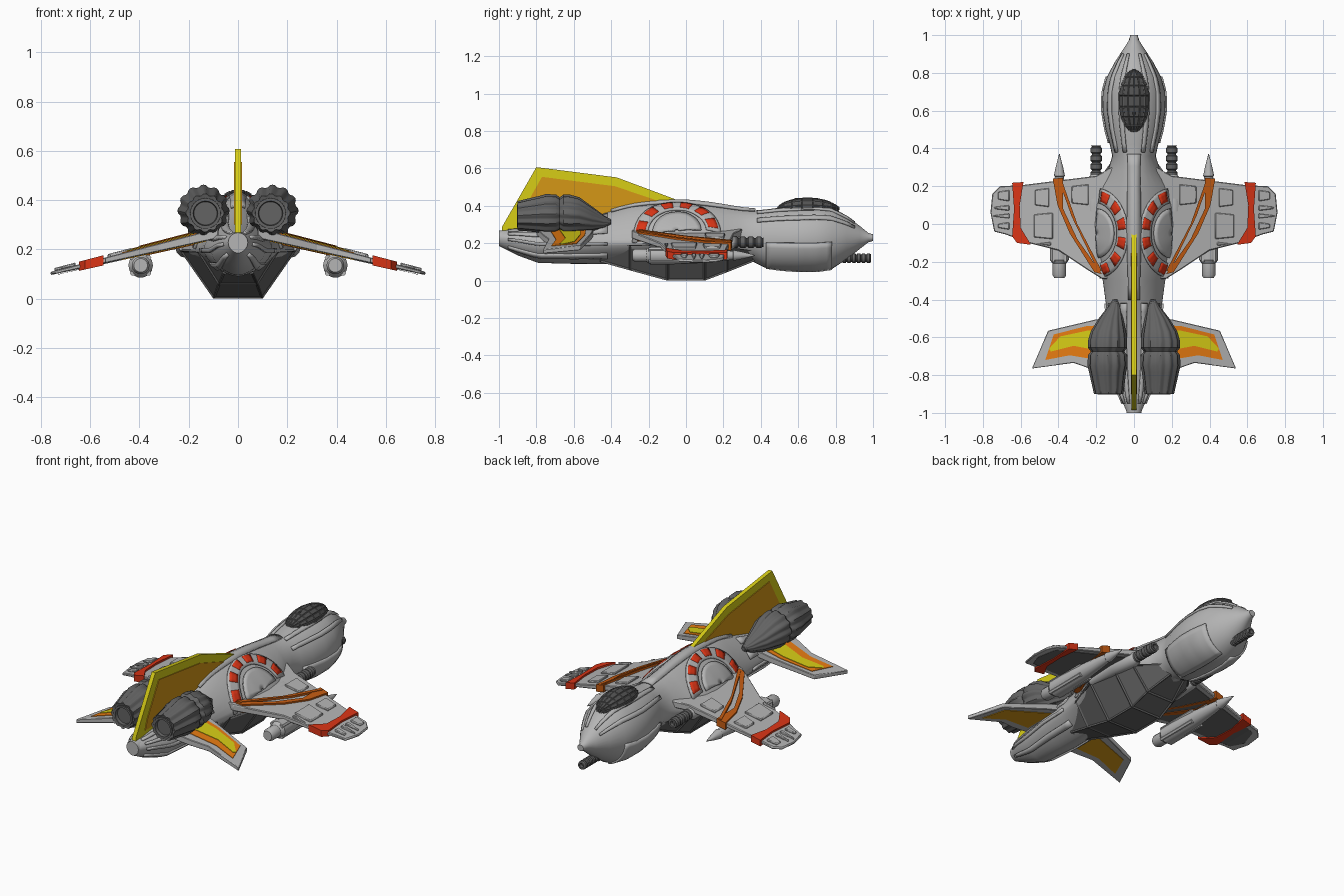
import bpy, bmesh, math

if "Cube" in bpy.data.objects:
    bpy.data.objects.remove(bpy.data.objects["Cube"])


def material(name, r, g, b):
    m = bpy.data.materials.new(name)
    m.diffuse_color = (r, g, b, 1)
    m.use_nodes = True
    m.node_tree.nodes["Principled BSDF"].inputs["Base Color"].default_value = m.diffuse_color
    return m


GREY = material("light grey", 0.46, 0.46, 0.46)
DARK = material("dark grey", 0.125, 0.125, 0.125)
PANE = material("canopy grey", 0.085, 0.085, 0.085)
RED = material("red", 0.70, 0.035, 0.008)
RUST = material("rust orange", 0.55, 0.105, 0.006)
ORANGE = material("orange", 0.80, 0.20, 0.006)
YELLOW = material("yellow", 0.68, 0.61, 0.008)
OCHRE = material("ochre", 0.66, 0.31, 0.008)


def finish(name, bm, mat, mirror=False, angle=32, bevel=0, solid=0):
    bmesh.ops.recalc_face_normals(bm, faces=bm.faces)
    me = bpy.data.meshes.new(name)
    bm.to_mesh(me)
    bm.free()
    me.materials.append(mat)
    me.shade_smooth()
    me.set_sharp_from_angle(angle=math.radians(angle))
    ob = bpy.data.objects.new(name, me)
    bpy.context.collection.objects.link(ob)
    if solid:
        m = ob.modifiers.new("Solidify", 'SOLIDIFY')
        m.thickness, m.offset = solid, 0
    if bevel:
        m = ob.modifiers.new("Bevel", 'BEVEL')
        m.width, m.segments = bevel, 1
    if mirror:
        ob.modifiers.new("Mirror", 'MIRROR').use_bisect_axis[0] = False
    return ob


def loft(rings):
    """Skin closed rings of points and cap both ends."""
    bm = bmesh.new()
    vs = [[bm.verts.new(p) for p in r] for r in rings]
    n = len(vs[0])
    for a, b in zip(vs, vs[1:]):
        for i in range(n):
            bm.faces.new((a[i], a[(i + 1) % n], b[(i + 1) % n], b[i]))
    bm.faces.new(vs[0])
    bm.faces.new(vs[-1][::-1])
    return bm


def turned(name, prof, mat, mirror=False, seg=16, lobes=0):
    """Round part along y; each row is y, radius, x, z; optional scalloped lobes."""
    rings = []
    for y, r, cx, cz in prof:
        ring = []
        for i in range(seg):
            a = math.tau * i / seg
            k = 0.87 + 0.13 * abs(math.cos(a * lobes / 2)) if lobes else 1
            ring.append((cx + r * k * math.cos(a), y, cz + r * k * math.sin(a)))
        rings.append(ring)
    return finish(name, loft(rings), mat, mirror)


# Hull sections: y, half width, bottom, top, height of widest point, squareness
HULL = [(-1.0, .036, .185, .265, .228, 2), (-.9, .08, .135, .275, .22, 1.8),
        (-.79, .11, .095, .29, .2, 1.7), (-.6, .14, .09, .315, .2, 1.6),
        (-.45, .145, .09, .36, .2, 1.5), (-.3, .165, .09, .405, .2, 1.4),
        (-.2, .2, .08, .418, .2, 1.35), (-.1, .228, .07, .425, .2, 1.3),
        (0, .235, .07, .425, .2, 1.3), (.1, .228, .07, .415, .2, 1.3),
        (.2, .195, .08, .4, .2, 1.35), (.28, .14, .09, .385, .21, 1.6),
        (.36, .115, .1, .375, .22, 1.9), (.42, .128, .07, .38, .22, 2),
        (.5, .15, .058, .39, .22, 2), (.6, .167, .05, .395, .22, 2),
        (.7, .165, .05, .4, .22, 2), (.78, .143, .062, .39, .225, 2),
        (.86, .1, .115, .345, .23, 1.9), (.93, .054, .17, .292, .23, 1.9),
        (.975, .025, .205, .255, .23, 2), (1.0, .02, .212, .248, .23, 2)]


def section(y):
    for a, b in zip(HULL, HULL[1:]):
        if y <= b[0]:
            t = (y - a[0]) / (b[0] - a[0])
            return [p + (q - p) * t for p, q in zip(a, b)]
    return HULL[-1]


def hull_point(y, deg, off=0):
    _, w, zb, zt, zw, p = section(y)
    c, s = math.cos(math.radians(deg)), math.sin(math.radians(deg))
    x = math.copysign(abs(c) ** (2 / p), c) * (w + off)
    h = (zt - zw if s > 0 else zw - zb) + off
    return (x, y, zw + math.copysign(abs(s) ** (2 / p), s) * h)


def hull_over(x, y, off=0):
    _, w, zb, zt, zw, p = section(y)
    return (x, y, zw + off + (zt - zw) * max(0, 1 - (x / w) ** p) ** (1 / p))


def patch(name, fn, nu, nv, mat, mirror=True, solid=.012):
    """Curved plate from a grid of surface points."""
    bm = bmesh.new()
    g = [[bm.verts.new(fn(u / nu, v / nv)) for v in range(nv + 1)] for u in range(nu + 1)]
    for i in range(nu):
        for j in range(nv):
            bm.faces.new((g[i][j], g[i + 1][j], g[i + 1][j + 1], g[i][j + 1]))
    return finish(name, bm, mat, mirror, solid=solid)


def hull_strip(name, y0, y1, a0, a1, off, mat=GREY, mirror=True, n=12):
    patch(name, lambda u, v: hull_point(y0 + (y1 - y0) * u, a0 + (a1 - a0) * v, off),
          n, max(2, int(abs(a1 - a0) / 10)), mat, mirror)


finish("fuselage", loft([[hull_point(s[0], i * 11.25) for i in range(32)] for s in HULL]), GREY)

# Raised ridges and panels on the hull
hull_strip("spine", -.4, .37, 73, 107, .006, mirror=False)
for k, a in enumerate((62, 36)):
    hull_strip(f"nose_ridge_{k}", .38, .9, a, a + 9, .003)
for k, a in enumerate((55, 25, -10, -50)):
    hull_strip(f"tail_ridge_{k}", -.95, -.42, a, a + 14, .003)
hull_strip("chin_panel", .43, .78, -78, -6, .003)

# Shoulder domes ringed by red lights
def arc(r0, r1, t0, t1, off):
    def fn(u, v):
        t, r = math.radians(t0 + (t1 - t0) * u), r0 + (r1 - r0) * v
        return hull_over(.2 - .14 * r * math.cos(t), -.05 + .2 * r * math.sin(t), off)
    return fn


patch("shoulder_ring", arc(.8, 1.2, -82, 82, .004), 20, 4, GREY)
patch("shoulder_dome", arc(.05, .66, -85, 85, .007), 14, 5, GREY)
for k in range(6):
    t = -70 + 28 * k
    patch(f"shoulder_light_{k}", arc(.86, 1.13, t - 8, t + 8, .009), 3, 3, RED)

# Faceted dark belly
BELLY = [(-.46, .1, .17, .06, .1), (-.3, .165, .19, .08, .055), (-.1, .236, .195, .1, 0),
         (.1, .236, .195, .1, 0), (.22, .2, .18, .09, .045), (.37, .09, .16, .05, .105)]
bm = loft([[(w, y, z), (b, y, zb), (-b, y, zb), (-w, y, z)] for y, w, z, b, zb in BELLY])
bmesh.ops.recalc_face_normals(bm, faces=bm.faces)
bmesh.ops.inset_individual(bm, faces=bm.faces[:], thickness=.012, depth=-.006)
finish("belly_hull", bm, DARK, angle=20)


def wing_plate(name, outline, up, down, mat, bevel=0):
    """Plate lying in the drooping wing plane, thinner towards the tip."""
    rings = []
    for side, extra in ((-1, down), (1, up)):
        rings.append([(x, y, .285 - .24 * x + side * (.022 - .02 * x + extra)) for x, y in outline])
    finish(name, loft(rings), mat, True, 25, bevel)


# Main wings with wrap-around stripes and raised panels
wing_plate("wing", [(.1, .31), (.2, .255), (.4, .23), (.6, .205), (.71, .2), (.75, .16), (.76, .06),
                    (.74, -.04), (.68, -.055), (.56, -.1), (.4, -.14), (.34, -.18), (.25, -.24),
                    (.17, -.29), (.1, -.29)], 0, 0, GREY, .004)
wing_plate("wing_underside", [(.22, .22), (.6, .18), (.7, .17), (.73, .06), (.7, -.02), (.55, -.07),
                              (.38, -.12), (.22, -.21)], -.02, .003, DARK)
wing_plate("wing_stripe_outer", [(.375, .245), (.43, .24), (.405, .1), (.34, -.05), (.21, -.255),
                                 (.17, -.265), (.3, -.08), (.375, .08)], .009, .006, RUST)
wing_plate("wing_stripe_inner", [(.385, .24), (.4, .235), (.33, .04), (.19, -.25), (.17, -.25),
                                 (.3, .0)], .012, .005, RUST)
wing_plate("wing_tip_stripe", [(.585, .222), (.645, .218), (.635, .08), (.645, -.065), (.62, -.1),
                               (.545, -.11), (.6, -.02), (.605, .1)], .011, .008, RED)
PANELS = [(.43, .53, -.08, .06), (.45, .525, .09, .19), (.66, .74, .07, .1), (.66, .745, .03, .055),
          (.66, .72, .12, .18), (.66, .72, -.03, .01), (.24, .33, .1, .21), (.44, .52, -.115, -.095)]
for k, (x0, x1, y0, y1) in enumerate(PANELS):
    wing_plate(f"wing_panel_{k}", [(x0, y0), (x1, y0 + .01), (x1, y1 - .01), (x0, y1)],
               .011, -.014, GREY, .004)

# Rear stabilisers with layered inlays
wing_plate("stabiliser", [(.08, -.49), (.2, -.505), (.455, -.565), (.54, -.765), (.32, -.735),
                          (.22, -.77), (.08, -.8)], 0, 0, GREY, .003)
wing_plate("stabiliser_inlay", [(.13, -.535), (.25, -.54), (.425, -.585), (.47, -.72), (.34, -.695),
                                (.22, -.715), (.13, -.73)], .003, -.014, ORANGE)
wing_plate("stabiliser_flash", [(.13, -.565), (.25, -.565), (.39, -.595), (.45, -.66), (.44, -.675),
                                (.32, -.645), (.13, -.68)], .006, -.014, YELLOW)
wing_plate("stabiliser_underside", [(.13, -.54), (.42, -.59), (.47, -.72), (.33, -.69),
                                    (.13, -.74)], -.015, .003, OCHRE)

# Tail fin with inner panel on both faces
def fin(name, outline, half, mat):
    finish(name, loft([[(x, y, z) for y, z in outline] for x in (-half, half)]), mat)


fin("tail_fin", [(-.985, .25), (-.985, .285), (-.8, .607), (-.37, .552), (-.03, .425), (-.03, .39),
                 (-.45, .3)], .012, YELLOW)
fin("tail_fin_panel", [(-.9, .3), (-.88, .36), (-.77, .555), (-.38, .505), (-.13, .42), (-.45, .3)],
    .016, OCHRE)

# Scalloped engines and plain nozzles
turned("engine", [(-.4, .012, .1, .315), (-.44, .035, .105, .315), (-.5, .065, .122, .33),
                  (-.57, .094, .136, .352), (-.62, .104, .14, .356), (-.655, .104, .14, .357),
                  (-.675, .088, .14, .357), (-.695, .104, .14, .357), (-.75, .106, .14, .357),
                  (-.785, .098, .14, .355), (-.9, .078, .134, .348), (-.895, .062, .132, .346),
                  (-.87, .058, .132, .346)], DARK, True, 60, 12)
turned("engine_nozzle", [(-.86, .064, .132, .346), (-.903, .062, .132, .346), (-.903, .05, .132, .346),
                         (-.885, .047, .132, .346)], DARK, True, 24)
turned("tail_cap", [(-.95, .045, 0, .228), (-1.0, .04, 0, .228), (-1.0, .03, 0, .228),
                    (-.99, .028, 0, .228)], GREY)

# Ribbed canopy
bm = bmesh.new()
bmesh.ops.create_uvsphere(bm, u_segments=16, v_segments=9, radius=1)
for v in bm.verts:
    x, y, z = v.co
    v.co = (x * .08, .65 + z * .165, .375 + y * .066)
bmesh.ops.recalc_face_normals(bm, faces=bm.faces)
panes = set(bmesh.ops.inset_individual(bm, faces=bm.faces[:], thickness=.004, depth=-.004)["faces"])
for f in bm.faces:
    f.material_index = 0 if f in panes or len(f.verts) == 3 else 1
canopy = finish("canopy", bm, DARK)
canopy.data.materials.append(PANE)
turned("canopy_ridge", [(.58, .008, 0, .435), (.7, .011, 0, .432), (.8, .01, 0, .398),
                        (.82, .008, 0, .385)], PANE, seg=8)


# Ribbed gun barrels
def gun(name, y0, y1, r, x, z, ribs, mirror):
    prof, d = [], (y1 - y0) / ribs
    for k in range(ribs):
        prof += [(y0 + d * (k + a), r * b, x, z) for a, b in ((0, .78), (.15, 1), (.7, 1), (.85, .78))]
    prof += [(y1, r * .9, x, z), (y1, r * .5, x, z), (y1 - .02, r * .45, x, z)]
    turned(name, prof, DARK, mirror, 12)


gun("nose_gun", .68, .99, .026, 0, .12, 12, False)
gun("wing_gun", .2, .415, .03, .2, .205, 5, True)
turned("gun_housing", [(-.1, .03, .21, .21), (.1, .045, .21, .21), (.24, .042, .2, .205),
                       (.26, .03, .2, .205)], GREY, True, 12)

# Missiles hung on pylons
turned("missile", [(x[0], x[1], .395, .135) for x in
                   ((-.285, .028), (-.27, .036), (-.21, .036), (-.19, .05), (-.1, .05), (.05, .044),
                    (.2, .03), (.25, .024), (.255, .029), (.3, .02), (.37, .002))], GREY, True, 14)
for k in range(4):
    a = math.radians(45 + 90 * k)
    c, s = math.cos(a), math.sin(a)
    turned(f"missile_rib_{k}", [(y, .012, .395 + .044 * c, .135 + .044 * s)
                                for y in (-.2, -.08, .06)], GREY, True, 6)
finish("missile_pylon", loft([[(x, y, z) for x, y in ((.38, -.12), (.41, -.12), (.41, .16), (.38, .16))]
                              for z in (.14, .19)]), GREY, True)
